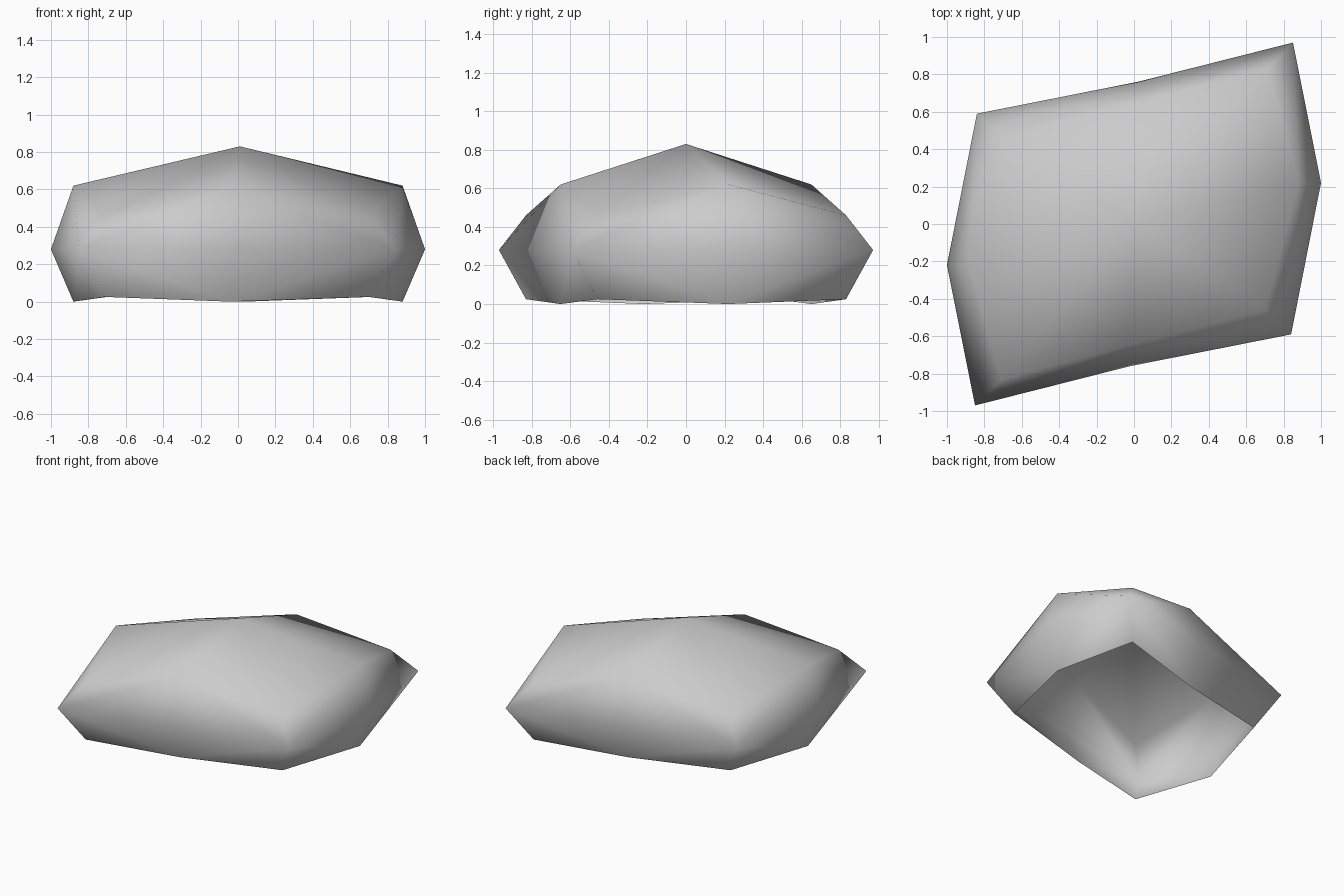
import bpy
import bmesh

cube = bpy.data.objects.get("Cube")
if cube:
    bpy.data.objects.remove(cube, do_unlink=True)

stone = bpy.data.materials.new("stone_grey")
stone.use_nodes = True
colour = (0.6, 0.6, 0.6, 1)
stone.diffuse_color = colour
stone.node_tree.nodes["Principled BSDF"].inputs["Base Color"].default_value = colour

# Half outlines: side middle, corner, back middle, corner
waist = [(1, 0.22), (0.85, 0.97), (0.02, 0.76), (-0.84, 0.59)]
rim = [(0.88, 0.22), (0.71, 0.83), (0.04, 0.65), (-0.7, 0.46)]

bm = bmesh.new()


def ring(half, mid_z, corner_z):
    """Complete a half outline by a half turn; middles and corners alternate in height."""
    outline = half + [(-x, -y) for x, y in half]
    return [bm.verts.new((x, y, corner_z if i % 2 else mid_z))
            for i, (x, y) in enumerate(outline)]


def band(inner, outer):
    """Join two rings, splitting each quad from an inner middle to an outer corner."""
    for i in range(len(inner)):
        j = (i + 1) % len(inner)
        mid, corner = (j, i) if i % 2 else (i, j)
        bm.faces.new((inner[mid], outer[corner], inner[corner]))
        bm.faces.new((inner[mid], outer[mid], outer[corner]))


# Open-bottomed boulder shell
bottom = ring(rim, 0.0, 0.025)
middle = ring(waist, 0.28, 0.28)
top = ring(rim, 0.62, 0.46)
band(bottom, middle)
band(top, middle)
apex = bm.verts.new((0.01, 0, 0.83))
for i in range(len(top)):
    bm.faces.new((apex, top[i], top[(i + 1) % len(top)]))

bmesh.ops.recalc_face_normals(bm, faces=bm.faces)
if apex.link_faces[0].normal.z < 0:
    bmesh.ops.reverse_faces(bm, faces=bm.faces)
for face in bm.faces:
    face.smooth = True

mesh = bpy.data.meshes.new("boulder")
bm.to_mesh(mesh)
bm.free()
mesh.materials.append(stone)
boulder = bpy.data.objects.new("boulder", mesh)
bpy.context.collection.objects.link(boulder)
